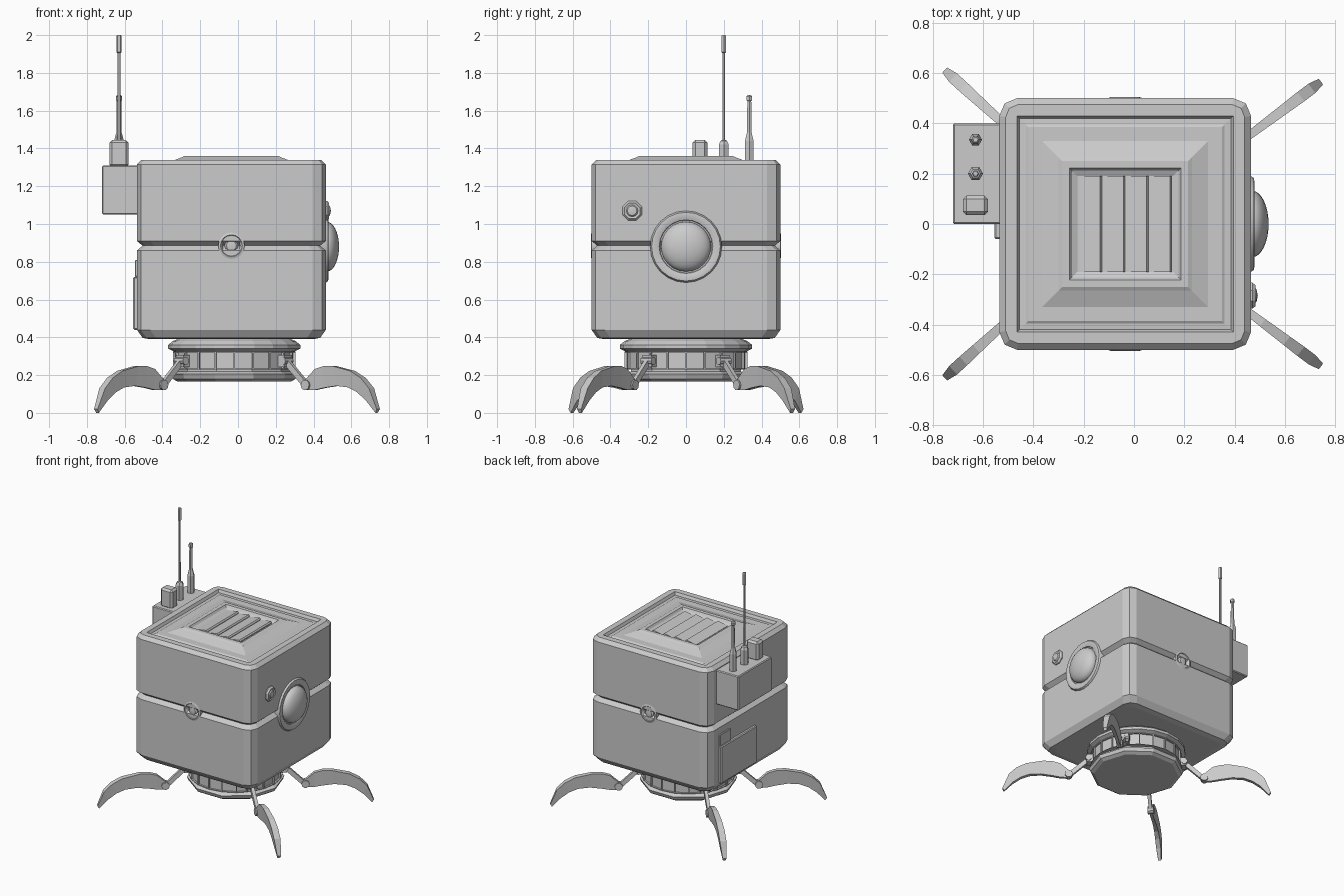
import bpy, bmesh
from math import sin, cos, pi, atan2, hypot, radians
from mathutils import Matrix, Vector

if "Cube" in bpy.data.objects:
    bpy.data.objects.remove(bpy.data.objects["Cube"])

CX = -0.035  # body centre in x


def loft(name, rings, mat=None, smooth=False):
    """Skin a list of equal-length vertex rings and cap both ends."""
    bm = bmesh.new()
    vs = [[bm.verts.new(p) for p in ring] for ring in rings]
    n = len(vs[0])
    for a, b in zip(vs, vs[1:]):
        for i in range(n):
            j = (i + 1) % n
            bm.faces.new((a[i], a[j], b[j], b[i]))
    bm.faces.new(vs[0][::-1])
    bm.faces.new(vs[-1])
    bmesh.ops.remove_doubles(bm, verts=bm.verts, dist=0.0003)
    bmesh.ops.recalc_face_normals(bm, faces=bm.faces)
    me = bpy.data.meshes.new(name)
    bm.to_mesh(me)
    bm.free()
    ob = bpy.data.objects.new(name, me)
    bpy.context.collection.objects.link(ob)
    if mat:
        ob.matrix_world = mat
    if smooth:
        bpy.ops.object.select_all(action='DESELECT')
        ob.select_set(True)
        bpy.context.view_layer.objects.active = ob
        bpy.ops.object.shade_smooth_by_angle(angle=radians(35))
    return ob


def revolve(name, profile, n, mat=None, smooth=False, turn=0.0):
    """Spin (radius, height) pairs around local z."""
    ang = [2 * pi * i / n + turn for i in range(n)]
    return loft(name, [[(r * cos(a), r * sin(a), z) for a in ang] for r, z in profile], mat, smooth)


def round_square(h, z, r):
    """Square ring of half width h with two-segment corners of radius r."""
    pts = []
    for k in range(4):
        for s in range(3):
            a = k * pi / 2 + s * pi / 4
            m = k * pi / 2 + pi / 4
            c = (h - r) * 2 ** 0.5
            pts.append((CX + c * cos(m) + r * cos(a), c * sin(m) + r * sin(a), z))
    return pts


def box(name, x0, x1, y0, y1, z0, z1, bevel=0.0):
    ob = loft(name, [[(x0, y0, z), (x1, y0, z), (x1, y1, z), (x0, y1, z)] for z in (z0, z1)])
    if bevel:
        m = ob.modifiers.new("bevel", 'BEVEL')
        m.width, m.segments = bevel, 1
    return ob


def at(x, y, z, axis='Z', ang=0.0):
    return Matrix.Translation((x, y, z)) @ Matrix.Rotation(ang, 4, axis)


# Body halves; their chamfers meet in the belt groove
loft("lower_body", [round_square(h, z, r) for h, z, r in (
    (0.43, 0.39, 0.05), (0.47, 0.397, 0.07), (0.5, 0.44, 0.07), (0.5, 0.86, 0.07), (0.47, 0.885, 0.06))])
loft("upper_body", [round_square(h, z, r) for h, z, r in (
    (0.47, 0.885, 0.06), (0.5, 0.91, 0.07), (0.5, 1.315, 0.07), (0.475, 1.34, 0.05),
    (0.43, 1.34, 0.001), (0.42, 1.32, 0.001), (0.395, 1.322, 0.001), (0.385, 1.328, 0.001),
    (0.33, 1.328, 0.001), (0.265, 1.352, 0.001), (0.25, 1.36, 0.001), (0.222, 1.36, 0.001),
    (0.212, 1.345, 0.001), (0.19, 1.335, 0.001))])

# Roof vent slats
for i in range(4):
    x = CX - 0.185 + i * 0.0925
    loft(f"vent_slat_{i}", [[(x, y, 1.325), (x + 0.0925, y, 1.325), (x + 0.0925, y, 1.342),
                             (x + 0.085, y, 1.352), (x, y, 1.338)] for y in (-0.19, 0.19)])

# Large eye and small sensor on the right face
face_x = 0.465
to_x = at(face_x, 0, 0.88, 'Y', pi / 2)
revolve("eye_ring", [(0.19, -0.05), (0.19, 0.0), (0.182, 0.012), (0.165, 0.014),
                     (0.142, 0.006), (0.135, -0.01)], 24, to_x, True)
revolve("eye_dome", [(0.132, -0.02)] + [(0.132 * cos(t * pi / 16), 0.005 + 0.065 * sin(t * pi / 16))
                                       for t in range(9)], 24, to_x, True)
to_s = at(face_x, -0.285, 1.07, 'Y', pi / 2)
revolve("sensor_ring", [(0.056, -0.02), (0.056, 0.006), (0.045, 0.018), (0.036, 0.015)], 8, to_s, turn=pi / 8)
revolve("sensor_lens", [(0.034, 0.0), (0.034, 0.012), (0.025, 0.022), (0.0, 0.027)], 12, to_s, True)

# Belt lenses front and back
for side, s in (("front", 1), ("back", -1)):
    m = at(CX, -0.5 * s, 0.885, 'X', s * pi / 2)
    revolve(side + "_lens_ring", [(0.07, -0.05), (0.07, 0.0), (0.058, 0.004), (0.046, -0.012), (0.044, -0.03)],
            16, m, True)
    revolve(side + "_lens", [(0.036, -0.04), (0.036, -0.012), (0.026, -0.002), (0.0, 0.002)], 12, m, True)

# Left side equipment
box("antenna_box", -0.72, -0.5, 0.0, 0.4, 1.05, 1.31, 0.006)
box("box_switch", -0.68, -0.58, 0.035, 0.113, 1.30, 1.445, 0.014)
box("left_panel", -0.555, -0.5, -0.06, 0.37, 0.44, 0.72, 0.006)
box("left_block", -0.546, -0.5, 0.24, 0.37, 0.72, 0.81, 0.004)
revolve("tall_antenna", [(0.03, 1.3), (0.03, 1.42), (0.02, 1.44), (0.009, 1.445), (0.008, 1.905),
                         (0.014, 1.91), (0.014, 1.995), (0.01, 2.0)], 6, at(-0.63, 0.2, 0))
revolve("short_antenna", [(0.026, 1.3), (0.026, 1.44), (0.014, 1.485), (0.012, 1.65),
                          (0.017, 1.655), (0.017, 1.675), (0.01, 1.682)], 6, at(-0.63, 0.335, 0))

# Round base with recessed band panels
BX = -0.02
revolve("base_collar", [(0.29, 0.395), (0.325, 0.38), (0.35, 0.36), (0.35, 0.34), (0.32, 0.325), (0.28, 0.32)],
        20, at(BX, 0, 0))
band = revolve("base_band", [(0.325, 0.23), (0.325, 0.325)], 20, at(BX, 0, 0))
bm = bmesh.new()
bm.from_mesh(band.data)
walls = [f for f in bm.faces if len(f.verts) == 4]
bmesh.ops.inset_individual(bm, faces=walls, thickness=0.006, depth=0.0)
bmesh.ops.inset_individual(bm, faces=walls, thickness=0.001, depth=-0.012)
bm.to_mesh(band.data)
bm.free()
revolve("base_foot", [(0.30, 0.165), (0.325, 0.18), (0.335, 0.205), (0.305, 0.22), (0.305, 0.24)], 10, at(BX, 0, 0))

# Legs: hip, link and curved claw, drawn in a plane pointing outwards
upper = [(0.135, 0.175), (0.2, 0.232), (0.255, 0.247), (0.32, 0.248), (0.44, 0.222), (0.51, 0.185), (0.565, 0.13), (0.61, 0.02)]
lower = [(0.15, 0.12), (0.20, 0.122), (0.26, 0.133), (0.34, 0.143), (0.42, 0.135), (0.48, 0.11), (0.54, 0.065), (0.598, 0.0)]
widths = [0.014, 0.015, 0.016, 0.018, 0.021, 0.023, 0.023, 0.014]


def bar(name, p, q, half_w, half_t, mat):
    p, q = Vector(p), Vector(q)
    d = (q - p).normalized()
    n = Vector((-d.z, 0, d.x)) * half_t
    w = Vector((0, half_w, 0))
    loft(name, [[c + n + w, c + n - w, c - n - w, c - n + w] for c in (p, q)], mat)


for xn, hx, hy, tx, ty in (("right", 0.255, 0.2, 0.735, 0.56), ("left", -0.3, 0.2, -0.745, 0.605)):
    for yn, s in (("front", -1), ("back", 1)):
        name = f"{yn}_{xn}_"
        m = at(hx, s * hy, 0, 'Z', atan2(s * (ty - hy), tx - hx))
        k = hypot(tx - hx, ty - hy) / 0.6
        m = m @ Matrix.Diagonal((k, 1, 1, 1))
        loft(name + "claw", [[(u[0], w, u[1]), (u[0], -w, u[1]), (l[0], -w * 0.7, l[1]), (l[0], w * 0.7, l[1])]
                             for u, l, w in zip(upper, lower, widths)], m)
        bar(name + "link", (0.0, 0, 0.275), (0.135, 0, 0.145), 0.012, 0.016, m)
        bar(name + "hip_bracket", (-0.06, 0, 0.275), (0.012, 0, 0.275), 0.03, 0.032, m)
        for part, px, pz, r, h in (("hip_pin", 0.0, 0.275, 0.022, 0.036), ("ankle_pin", 0.14, 0.148, 0.028, 0.022)):
            revolve(name + part, [(r, -h), (r, h)], 10, m @ at(px, 0, pz, 'X', pi / 2))
